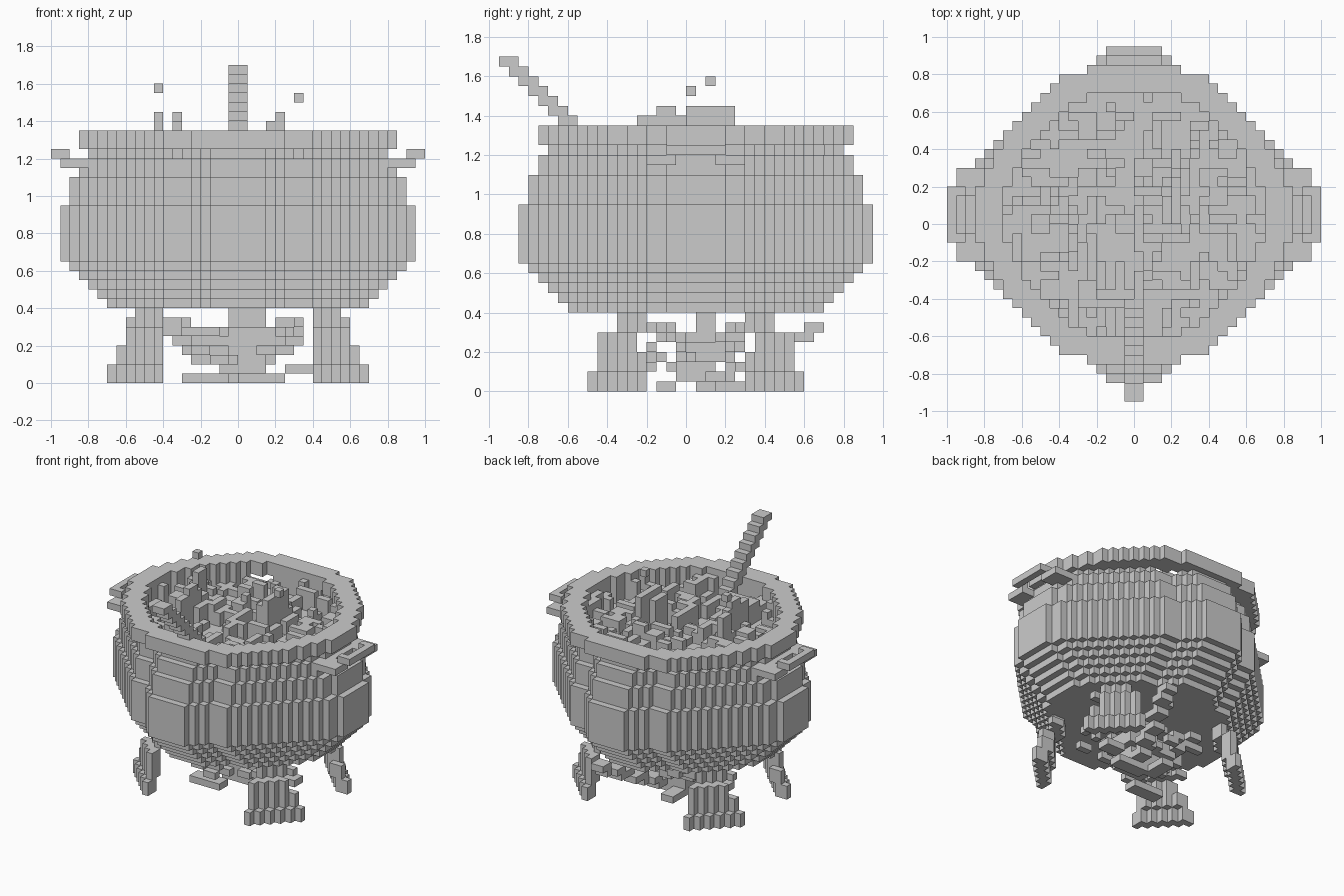
import bpy, bmesh, random
from mathutils import Vector

CELL = 0.05      # edge of one block
MID_Y = 1        # the pot is centred one block behind the origin

if "Cube" in bpy.data.objects:
    bpy.data.objects.remove(bpy.data.objects["Cube"], do_unlink=True)

stone = bpy.data.materials.new("plain grey")
stone.use_nodes = True
GREY = (0.6, 0.6, 0.6, 1)
stone.diffuse_color = GREY
stone.node_tree.nodes["Principled BSDF"].inputs["Base Color"].default_value = GREY


def box(x0, x1, y0, y1, z0, z1):
    """Set of block cells filling a box."""
    return {(x, y, z) for x in range(x0, x1) for y in range(y0, y1) for z in range(z0, z1)}


def reach(i):
    """Distance of a block's outer edge from the centre line."""
    return i + 1 if i >= 0 else -i


def ring(radius, diagonal, z0, z1):
    """Layers of a stepped round, cut on the diagonals and rounded toward each side."""
    cells = set()
    depth = radius - 1
    for x, y, z in box(-radius, radius, -depth, depth, z0, z1):
        a, b = reach(x), reach(y)
        rounded = a <= 5 + 3 * (depth - b) and b <= 3 + 2 * (radius - a)
        if rounded and a + b <= diagonal:
            cells.add((x, y + MID_Y, z))
    return cells


def bulge(inset, z0, z1):
    """Layers of the belly outline, drawn in evenly by a number of blocks."""
    radius, depth = 19 - inset, 18 - inset
    cells = set()
    for x, y, z in box(-radius, radius, -depth, depth, z0, z1):
        a, b = reach(x), reach(y)
        total = a + b + inset
        tip = b + inset >= 16 and total > 21
        if total <= 23 and not tip and b <= 3 + 2 * (radius - a):
            cells.add((x, y + MID_Y, z))
    return cells


def mirror_x(cells):
    return {(-1 - x, y, z) for x, y, z in cells}


def mirror_y(cells):
    return {(x, 2 * MID_Y - 1 - y, z) for x, y, z in cells}


def build(name, cells):
    """Turn a set of blocks into one mesh holding only its exposed faces."""
    bm = bmesh.new()
    verts = {}

    def vert(p):
        key = tuple(p)
        if key not in verts:
            verts[key] = bm.verts.new([c * CELL for c in key])
        return verts[key]

    for cell in sorted(cells):
        for axis in range(3):
            u, v = (axis + 1) % 3, (axis + 2) % 3
            for side in (0, 1):
                near = list(cell)
                near[axis] += 2 * side - 1
                if tuple(near) in cells:
                    continue
                loop = []
                for du, dv in ((0, 0), (1, 0), (1, 1), (0, 1)):
                    p = list(cell)
                    p[axis] += side
                    p[u] += du
                    p[v] += dv
                    loop.append(vert(p))
                bm.faces.new(loop if side else loop[::-1])
    mesh = bpy.data.meshes.new(name)
    bm.to_mesh(mesh)
    bm.free()
    mesh.materials.append(stone)
    bpy.context.collection.objects.link(bpy.data.objects.new(name, mesh))


def stepped_log(start, end, size):
    """Blocks strung along a line."""
    a, b = Vector(start), Vector(end)
    steps = int(max(abs(c) for c in b - a))
    cells = set()
    for s in range(steps + 1):
        x, y, z = (round(c) for c in a.lerp(b, s / steps))
        cells |= box(x, x + size, y, y + size, z, z + 1)
    return cells


# Pot: rounded base, belly, shoulder and neck, hollow above the filling
FLOOR = 23
base = set()
for step in range(5):
    base |= bulge(5 - step, 8 + step, 9 + step)
belly = bulge(0, 13, 19) | bulge(1, 19, 22)
neck = bulge(2, 22, 24) | bulge(3, 24, 25)
hollow = ring(14, 19, FLOOR, 27)
build("pot_body", (base | belly | neck) - hollow)
build("pot_rim", ring(17, 23, 25, 27) - hollow)

# Handles: a raised bar on two stepped feet
foot = box(16, 19, 3, 6, 23, 24) | box(18, 20, 3, 4, 24, 25)
handle = foot | mirror_y(foot) | box(19, 20, -2, 4, 24, 25)
build("left_handle", handle)
build("right_handle", mirror_x(handle))

# Legs: thin diagonal plates that widen and splay toward the ground
leg = set()
for z0, z1, width, inner in ((0, 2, 6, 5), (2, 4, 5, 5), (4, 6, 4, 6), (6, 7, 4, 4), (7, 8, 3, 5)):
    for x, y, z in box(0, width, 0, width, z0, z1):
        if x + y in (width - 1, width - 2):
            leg.add((8 + x, inner + y + MID_Y, z))
for name, cells in (("back_left_leg", leg), ("front_left_leg", mirror_y(leg)),
                    ("back_right_leg", mirror_x(leg)),
                    ("front_right_leg", mirror_x(mirror_y(leg)))):
    build(name, cells)

# Stew: lumpy chunks of mixed height inside the pot
random.seed(7)
chunks = set()
for _ in range(200):
    x, y = random.randint(-14, 13), random.randint(-13, 14)
    w, d = random.choice(((1, 1), (1, 3), (2, 1), (2, 2), (3, 1)))
    chunks |= box(x, x + w, y, y + d, FLOOR, FLOOR + random.choice((1, 1, 2, 2, 3)))
build("stew_chunks", chunks & hollow)

# Tall pieces poking out of the stew
build("tall_pieces", box(-9, -8, 2, 4, FLOOR, 29) | box(-7, -6, -3, -1, FLOOR, 29)
      | box(-7, -6, -5, 0, FLOOR, 28) | box(3, 5, 0, 3, FLOOR, 28) | box(4, 5, 0, 5, FLOOR, 29))

# Ladle handle leaning out over the front
ladle = set()
for k in range(11):
    ladle |= box(-1, 1, k - 19, k - 17, 33 - k, 34 - k)
build("ladle", ladle)

# Loose droplets above the pot
build("left_droplet", box(6, 7, 0, 1, 30, 31))
build("right_droplet", box(-9, -8, 2, 3, 31, 32))

# Fire: logs leaning outward, logs on the ground and a ragged central flame
leaning = stepped_log((-2, 1, 2), (-8, -3, 6), 2) | stepped_log((1, 2, 2), (6, -3, 6), 1)
leaning |= stepped_log((1, 3, 1), (4, 12, 6), 2) | stepped_log((-3, 0, 3), (-7, 4, 6), 2)
build("leaning_logs", leaning)
build("ground_logs", box(-6, -1, -3, -1, 0, 1) | box(0, 5, 1, 3, 0, 1)
      | box(5, 8, 2, 4, 1, 2) | box(-2, 0, 2, 6, 0, 1))
flame = box(-2, 3, -1, 3, 1, 3) | box(-3, 4, -1, 4, 3, 5) | box(-2, 3, 0, 3, 5, 6) | box(-1, 3, 1, 3, 6, 8)
for _ in range(50):
    z = random.randint(2, 5)
    x, y = random.randint(-3 - z, 3 + z // 2), random.randint(-4, 5)
    flame |= box(x, x + 2, y, y + 1, z, z + 1)
build("flame", flame)
